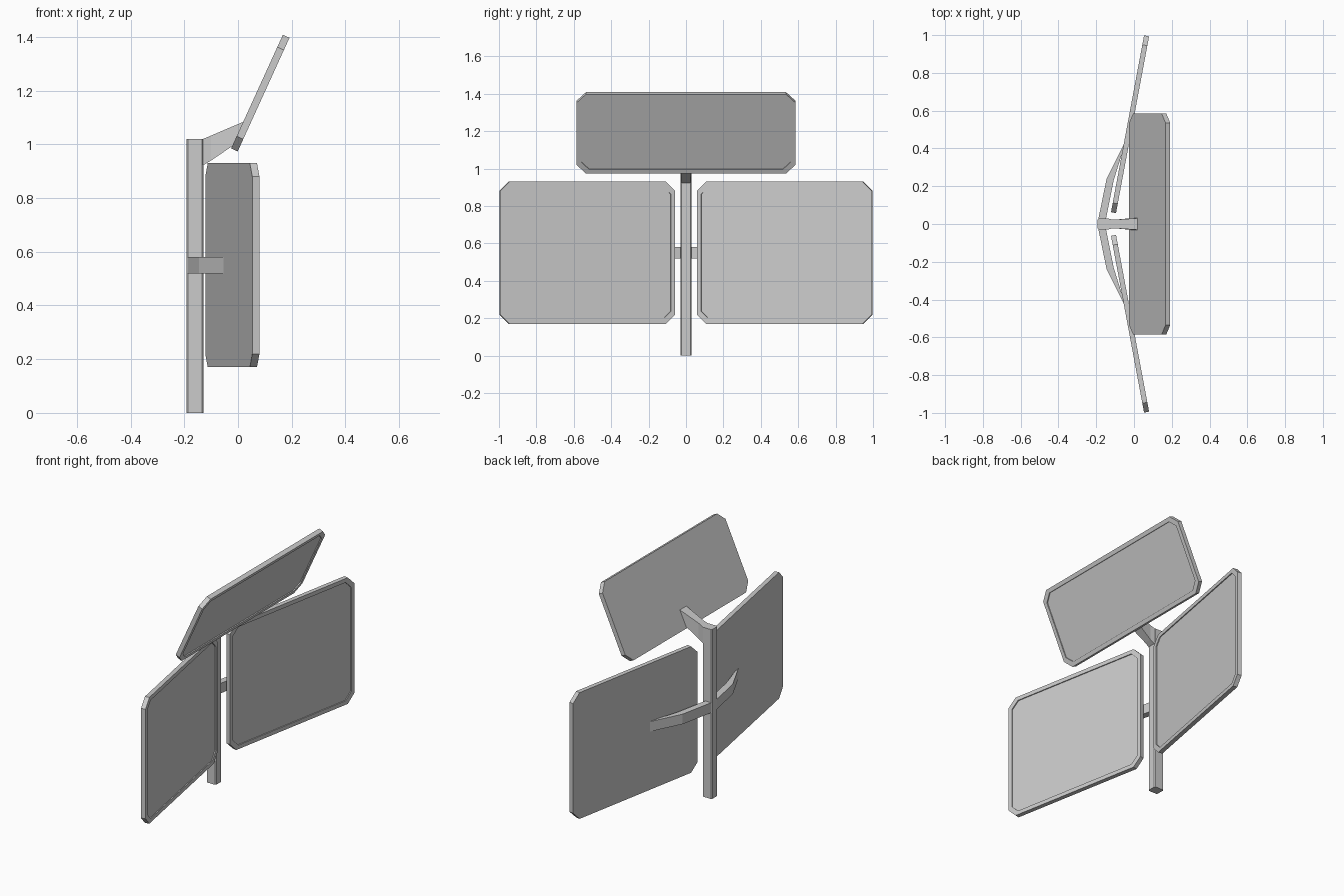
import bpy, bmesh
from math import radians
from mathutils import Matrix, Vector

if "Cube" in bpy.data.objects:
    bpy.data.objects.remove(bpy.data.objects["Cube"])


def finish(name, bm, matrix=None, mirror=False):
    if matrix:
        bm.transform(matrix)
    bmesh.ops.recalc_face_normals(bm, faces=bm.faces)
    mesh = bpy.data.meshes.new(name)
    bm.to_mesh(mesh)
    bm.free()
    ob = bpy.data.objects.new(name, mesh)
    bpy.context.collection.objects.link(ob)
    if mirror:
        mod = ob.modifiers.new("mirror", 'MIRROR')
        mod.use_axis = (False, True, False)
        mod.use_mirror_merge = False
    return ob


def loft(bm, loops):
    """Join equal-length point loops into a closed solid."""
    rings = [[bm.verts.new(p) for p in loop] for loop in loops]
    n = len(rings[0])
    for a, b in zip(rings, rings[1:]):
        for i in range(n):
            j = (i + 1) % n
            bm.faces.new((a[i], a[j], b[j], b[i]))
    bm.faces.new(rings[0])
    bm.faces.new(rings[-1])


def octagon(w, h, c):
    """Rectangle with cut corners."""
    w, h = w / 2, h / 2
    return [(w - c, -h), (w, -h + c), (w, h - c), (w - c, h),
            (c - w, h), (-w, h - c), (-w, c - h), (c - w, -h)]


def panel(name, width, height, matrix, mirror=False):
    """Cut-corner screen facing +x with a shallow recessed front."""
    t, rim, depth, c = 0.0135, 0.024, 0.006, 0.05
    outer = octagon(width, height, c)
    inner = octagon(width - 2 * rim, height - 2 * rim, c - rim * 0.3)
    bm = bmesh.new()
    loft(bm, [[(x, y, z) for y, z in ring] for x, ring in
              ((-t, outer), (t, outer), (t, inner), (t - depth, inner))])
    return finish(name, bm, matrix, mirror)


# Square post with slightly cut corners
bm = bmesh.new()
loft(bm, [[(x - 0.16, y, z) for x, y in octagon(0.064, 0.058, 0.006)]
          for z in (0, 1.02)])
finish("post", bm)

# Pair of side screens, angled inwards
panel("side_screens", 0.952, 0.76,
      Matrix.Translation((-0.021, 0.528, 0.55)) @ Matrix.Rotation(radians(-10.6), 4, 'Z'),
      mirror=True)

# Upper screen, tilted down
panel("upper_screen", 1.17, 0.465,
      Matrix.Translation((0.083, 0, 1.191)) @ Matrix.Rotation(radians(24.5), 4, 'Y'))

# Bent arms from the post to the backs of the side screens
outline = [(-0.19, 0.02), (-0.145, 0.24), (-0.045, 0.44),
           (-0.055, 0.40), (-0.108, 0.23), (-0.15, 0.02)]
bm = bmesh.new()
loft(bm, [[(x, y, z) for x, y in outline] for z in (0.52, 0.58)])
finish("side_arms", bm, mirror=True)

# Short bracket from the post top to the upper screen
sections = [(-0.14, 0.916, 1.016, 0.027), (-0.10, 0.94, 1.033, 0.023)]
loops = [[(x, -w, lo), (x, w, lo), (x, w, hi), (x, -w, hi)] for x, lo, hi, w in sections]
loops.append([(-0.012, -0.031, 1.0), (-0.012, 0.031, 1.0),
              (0.022, 0.031, 1.085), (0.022, -0.031, 1.085)])
bm = bmesh.new()
loft(bm, loops)
finish("upper_bracket", bm)
